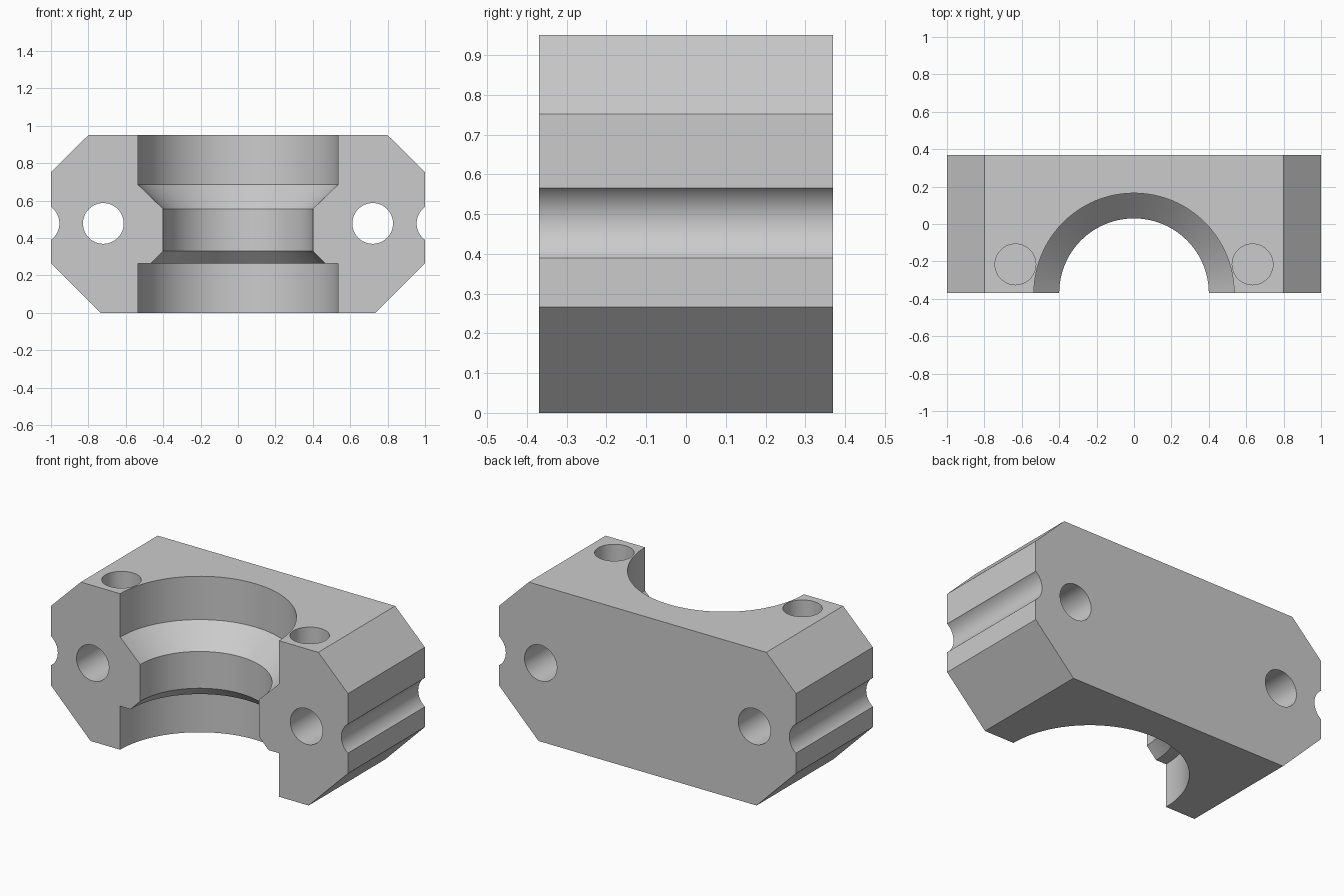
import bpy, bmesh, math
from mathutils import Matrix, Vector

cube = bpy.data.objects.get("Cube")
if cube:
    bpy.data.objects.remove(cube, do_unlink=True)

HEIGHT, HALF_DEPTH = 0.95, 0.37
HOLE_R, MID_Z = 0.109, 0.478

grey = bpy.data.materials.new("light grey")
grey.use_nodes = True
grey.diffuse_color = (0.6, 0.6, 0.6, 1)
grey.node_tree.nodes["Principled BSDF"].inputs["Base Color"].default_value = (0.6, 0.6, 0.6, 1)


def add_object(name, bm):
    bmesh.ops.recalc_face_normals(bm, faces=bm.faces)
    mesh = bpy.data.meshes.new(name)
    bm.to_mesh(mesh)
    bm.free()
    mesh.materials.append(grey)
    obj = bpy.data.objects.new(name, mesh)
    bpy.context.collection.objects.link(obj)
    return obj


def cylinder(name, radius, length, centre, along_y=False):
    bm = bmesh.new()
    turn = Matrix.Rotation(math.pi / 2, 4, "X") if along_y else Matrix()
    bmesh.ops.create_cone(bm, cap_ends=True, segments=48, radius1=radius, radius2=radius,
                          depth=length, matrix=Matrix.Translation(centre) @ turn)
    return add_object(name, bm)


def lathe(name, profile, axis_y, segments=96):
    bm = bmesh.new()
    rings = []
    for r, z in profile:
        rings.append([bm.verts.new((r * math.cos(a), axis_y + r * math.sin(a), z))
                      for a in (2 * math.pi * i / segments for i in range(segments))])
    for low, high in zip(rings, rings[1:]):
        for i in range(segments):
            j = (i + 1) % segments
            bm.faces.new((low[i], low[j], high[j], high[i]))
    bm.faces.new(rings[0])
    bm.faces.new(rings[-1])
    return add_object(name, bm)


# Chamfered block: half outline mirrored, then extruded from front to back
half = [(0.735, 0), (1, 0.266), (1, 0.752), (0.8, HEIGHT)]
outline = half + [(-x, z) for x, z in reversed(half)]
bm = bmesh.new()
face = bm.faces.new([bm.verts.new((x, -HALF_DEPTH, z)) for x, z in outline])
extruded = bmesh.ops.extrude_face_region(bm, geom=[face])["geom"]
bmesh.ops.translate(bm, vec=Vector((0, 2 * HALF_DEPTH, 0)),
                    verts=[v for v in extruded if isinstance(v, bmesh.types.BMVert)])
block = add_object("clamp_block", bm)

# Stepped half bore centred on the front face
cutters = [lathe("bore_cutter", [(0.535, -0.1), (0.535, 0.265), (0.465, 0.265), (0.4, 0.331),
                                 (0.4, 0.555), (0.535, 0.686), (0.535, 1.05)], -HALF_DEPTH)]

# Through holes, side grooves and blind top holes on both sides
for side in (-1, 1):
    cutters += [
        cylinder("through_hole_cutter", HOLE_R, 1, (side * 0.72, 0, MID_Z), True),
        cylinder("side_groove_cutter", HOLE_R, 1, (side * 1.064, 0, MID_Z), True),
        cylinder("top_hole_cutter", HOLE_R, 0.52, (side * 0.634, -0.216, HEIGHT), False),
    ]

for cutter in cutters:
    cutter.hide_render = True
    cut = block.modifiers.new(cutter.name, "BOOLEAN")
    cut.operation = "DIFFERENCE"
    cut.solver = "EXACT"
    cut.object = cutter

# Bake the cuts and remove the cutters
bpy.context.view_layer.update()
depsgraph = bpy.context.evaluated_depsgraph_get()
mesh = bpy.data.meshes.new_from_object(block.evaluated_get(depsgraph))
block.modifiers.clear()
block.data = mesh
mesh.materials.clear()
mesh.materials.append(grey)
for cutter in cutters:
    bpy.data.objects.remove(cutter, do_unlink=True)

bpy.ops.object.select_all(action="DESELECT")
block.select_set(True)
bpy.context.view_layer.objects.active = block
bpy.ops.object.shade_smooth_by_angle(angle=math.radians(25))
